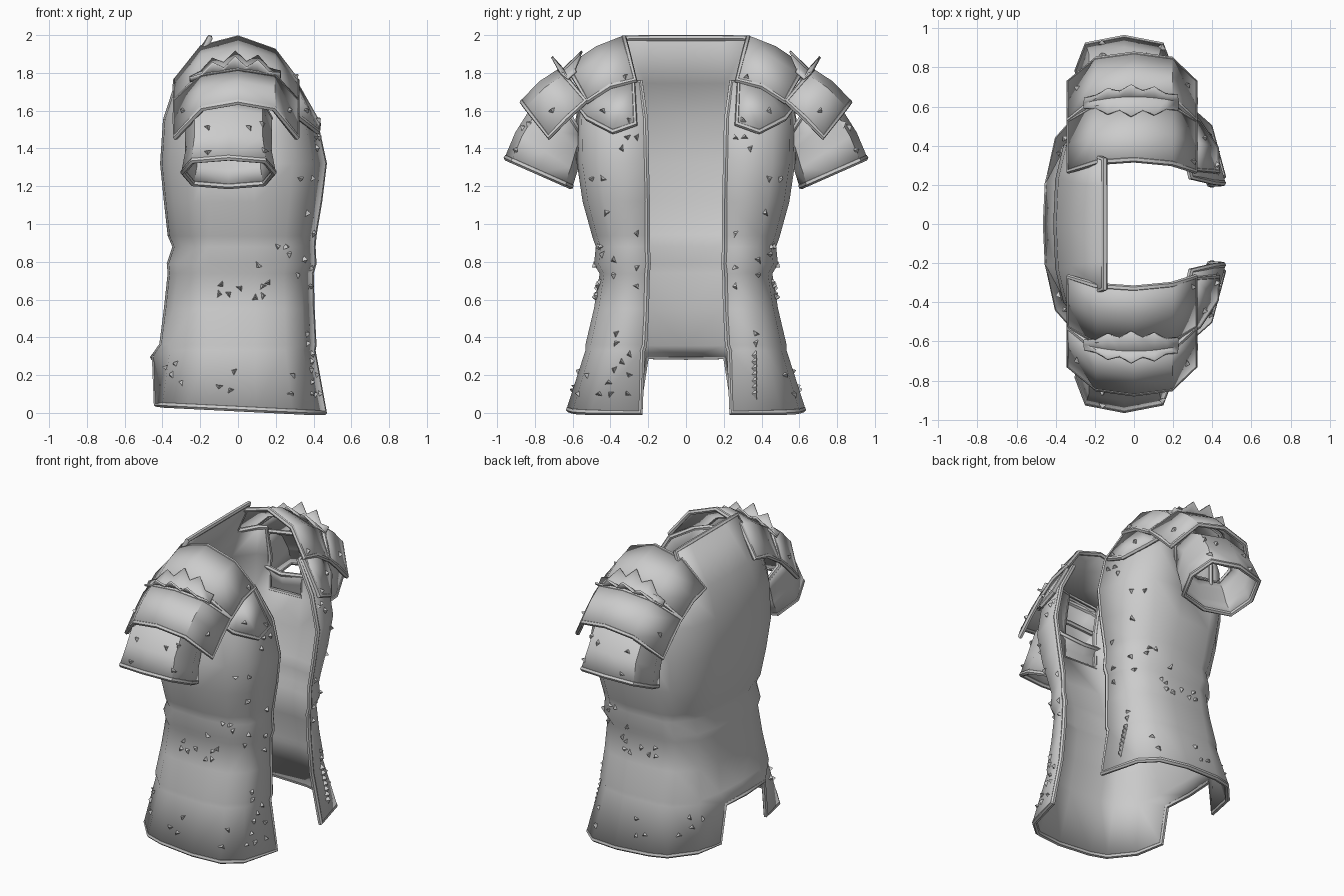
import bpy, bmesh, math, random
from mathutils import Vector, Matrix

if "Cube" in bpy.data.objects:
    bpy.data.objects.remove(bpy.data.objects["Cube"])

random.seed(4)


def smooth(ob, deg=42):
    bpy.ops.object.select_all(action='DESELECT')
    ob.select_set(True)
    bpy.context.view_layer.objects.active = ob
    bpy.ops.object.shade_smooth_by_angle(angle=math.radians(deg))


def add_mesh(name, bm):
    me = bpy.data.meshes.new(name)
    bm.to_mesh(me)
    bm.free()
    ob = bpy.data.objects.new(name, me)
    bpy.context.collection.objects.link(ob)
    return ob


def mirror(ob):
    m = ob.modifiers.new('mirror', 'MIRROR')
    m.use_axis = (False, True, False)
    m.use_clip = True


def sheet(name, rows, keep=lambda r, c: True, closed=False, thick=0.025, rim=0.016):
    """Skin rows of points into a thick plate with a rolled rim, mirrored over y."""
    bm = bmesh.new()
    vs = [[bm.verts.new(p) for p in row] for row in rows]
    n = len(rows[0])
    for r in range(len(rows) - 1):
        for c in range(n if closed else n - 1):
            if keep(r, c):
                d = (c + 1) % n
                bm.faces.new((vs[r][c], vs[r][d], vs[r + 1][d], vs[r + 1][c]))
    bmesh.ops.delete(bm, geom=[v for v in bm.verts if not v.link_faces], context='VERTS')
    bmesh.ops.recalc_face_normals(bm, faces=bm.faces)
    # edge loops for the rolled rim
    eb, seen = bmesh.new(), {}
    for e in bm.edges:
        if e.is_boundary and not all(abs(v.co.y) < 1e-4 for v in e.verts):
            for v in e.verts:
                if v not in seen:
                    seen[v] = eb.verts.new(v.co)
            eb.edges.new([seen[v] for v in e.verts])
    plate = add_mesh(name, bm)
    edge = add_mesh(name + '_rim', eb)
    if rim:
        bpy.ops.object.select_all(action='DESELECT')
        edge.select_set(True)
        bpy.context.view_layer.objects.active = edge
        bpy.ops.object.convert(target='CURVE')
        edge = bpy.context.object
        edge.data.bevel_depth = rim
        edge.data.bevel_resolution = 1
        edge.data.use_fill_caps = True
        bpy.ops.object.convert(target='MESH')
        edge = bpy.context.object
        smooth(edge, 50)
        mirror(edge)
    else:
        bpy.data.objects.remove(edge)
    smooth(plate)
    mirror(plate)
    s = plate.modifiers.new('thickness', 'SOLIDIFY')
    s.thickness, s.offset = thick, 0
    return plate


# torso shell, open at +x: rows of (z, back x, half width, front x, front edge y)
levels = [(0.0, -.44, .62, .455, .24), (.33, -.40, .52, .395, .23), (.36, -.405, .52, .40, .22),
          (.55, -.38, .475, .39, .21), (.74, -.36, .445, .385, .205), (.79, -.365, .475, .40, .2),
          (.88, -.335, .465, .395, .205), (.94, -.36, .485, .40, .205), (1.12, -.38, .535, .43, .205),
          (1.32, -.40, .565, .455, .21), (1.55, -.385, .57, .405, .215), (1.75, -.32, .53, .29, .24),
          (1.985, -.15, .47, .1, .25)]
rows = []
for i, (z, xb, w, xf, ef) in enumerate(levels):
    lip = .05 if i == 1 else 0
    bow = 0 if i > 11 else 1          # collar runs straight across
    row = [(xb - lip, 0), (xb + .01 * bow - lip, .4 * w), (xb + .05 * bow, .7 * w), (.6 * xb, .93 * w),
           (-.15, .98 * w), (.09, w), (.62 * xf, .95 * w), (.85 * xf, .8 * w), (xf, ef)]
    rows.append([(x, y, z + (.045 * (.46 - x) / .9 if i == 0 else 0) + (-.035 if i == 1 and k < 2 else 0))
                 for k, (x, y) in enumerate(row)])


def torso_keep(r, c):
    if r == 0:
        return c > 0                  # raised hem at the back
    if r >= 11:
        return c < 2                  # collar only
    return not (r >= 9 and c == 4)    # arm holes


sheet('torso_shell', rows, torso_keep)

# shoulder plates: arches running front to back over the shoulder
XS = (-.33, -.19, 0, .19, .31)


def arch(end, apex, fb=.82, ff=.82):
    return [(x, end[0] + (apex[0] - end[0]) * t, end[1] + (apex[1] - end[1]) * t)
            for x, t in zip(XS, (0, fb, 1, ff, 0))]


sheet('shoulder_yoke', [arch((.27, 1.76), (.33, 1.985), .78, .7), arch((.4, 1.73), (.47, 1.93), .78, .72),
                        arch((.52, 1.65), (.62, 1.83), .8, .75)])
sheet('upper_pauldron', [arch((.53, 1.65), (.67, 1.81)), arch((.63, 1.56), (.77, 1.745)),
                         arch((.725, 1.46), (.865, 1.645))])

# chest strap hanging from the yoke
sheet('chest_strap', [[(.30, .28, 1.75), (.30, .42, 1.71), (.27, .56, 1.61)],
                      [(.425, .27, 1.53), (.42, .385, 1.49), (.33, .52, 1.56)]])


# flared octagonal sleeve
def octagon(cy, cz, uy, uz, rx):
    ring = []
    for k in range(8):
        a = k * math.pi / 4
        s = 1.12 if k % 2 else 1
        ring.append((-.05 + rx * s * math.cos(a), cy + uy * s * math.sin(a), cz + uz * s * math.sin(a)))
    return ring


sheet('sleeve', [octagon(.61, 1.56, .07, .11, .22), octagon(.69, 1.49, .13, .11, .22),
                 octagon(.74, 1.38, .155, .10, .22), octagon(.78, 1.275, .17, .075, .24)],
      closed=True, thick=.02)

# jagged crest on the pauldron: a trough with a zigzag edge on both sides
n = 9
inner, base, outer = [], [], []
for k in range(n):
    x = -.24 + .48 * k / (n - 1) - .015
    h = 1 - (x / .28) ** 2
    tip = k % 2 == 0
    base.append((x, .61 + .04 * h, 1.74 + .08 * h))
    inner.append((x, .60 - (.05 if tip else .02) * h, 1.75 + (.165 if tip else .11) * h))
    outer.append((x, .63 + (.08 if tip else .05) * h, 1.75 + (.135 if tip else .08) * h))
sheet('pauldron_crest', [inner, base, outer], thick=.012, rim=0)

# small three-sided studs, dropped on to the surface by ray casts
bpy.context.view_layer.update()
deps = bpy.context.evaluated_depsgraph_get()
studs = bmesh.new()


def stud(origin, direction, r=.019, h=.024, stretch=1.5, spin=None):
    hit, loc, nor, *_ = bpy.context.scene.ray_cast(deps, Vector(origin), Vector(direction))
    if not hit:
        return
    if nor.dot(Vector(direction)) > 0:
        nor = -nor
    spin = random.uniform(0, 6.28) if spin is None else spin
    m = (Matrix.Translation(loc + nor * h * .3) @ nor.to_track_quat('Z', 'Y').to_matrix().to_4x4()
         @ Matrix.Rotation(spin, 4, 'Z') @ Matrix.Diagonal((stretch, 1, 1, 1)))
    bmesh.ops.create_cone(studs, cap_ends=True, segments=3, radius1=r, radius2=.002, depth=h, matrix=m)


front_pts = [(.26, .95), (.42, 1.06), (.44, 1.24), (.26, .77), (.45, .88), (.48, .78), (.26, .67),
             (.38, .73), (.47, .62), (.26, 1.46), (.31, 1.46), (.34, 1.4), (.37, .42), (.37, .37),
             (.32, 1.78), (.44, 1.6), (.3, 1.55), (.83, 1.53)]
side_pts = [(.21, .88), (.27, .84), (.35, .81), (-.09, .68), (-.1, .63), (-.05, .63), (.01, .66),
            (.13, .67), (.16, .69), (.09, .61), (.33, 1.24), (-.02, .22), (-.1, .14), (-.04, .12),
            (.28, .1), (.29, .2), (-.38, .24), (-.35, .2), (-.3, .16), (-.33, .26), (-.16, 1.51),
            (.06, 1.51), (-.16, 1.38), (.14, 1.39), (.27, 1.6), (-.29, 1.6)]
flap_pts = [(.3, .31), (.38, .23), (.3, .2), (.4, .1), (.31, .1), (.46, .1), (.34, .27), (.41, .16)]
for s in (-1, 1):
    for y, z in front_pts:
        stud((2, s * y, z), (-1, 0, 0))
    for x, z in side_pts:
        stud((x, s * 2, z), (0, -s, 0))
for y, z in flap_pts:
    stud((2, -y, z), (-1, 0, 0))
# row of teeth on one front flap
for k in range(7):
    stud((2, .365, .1 + .034 * k), (-1, 0, 0), r=.022, h=.03, stretch=1.9, spin=math.pi / 2)
add_mesh('studs', studs)
